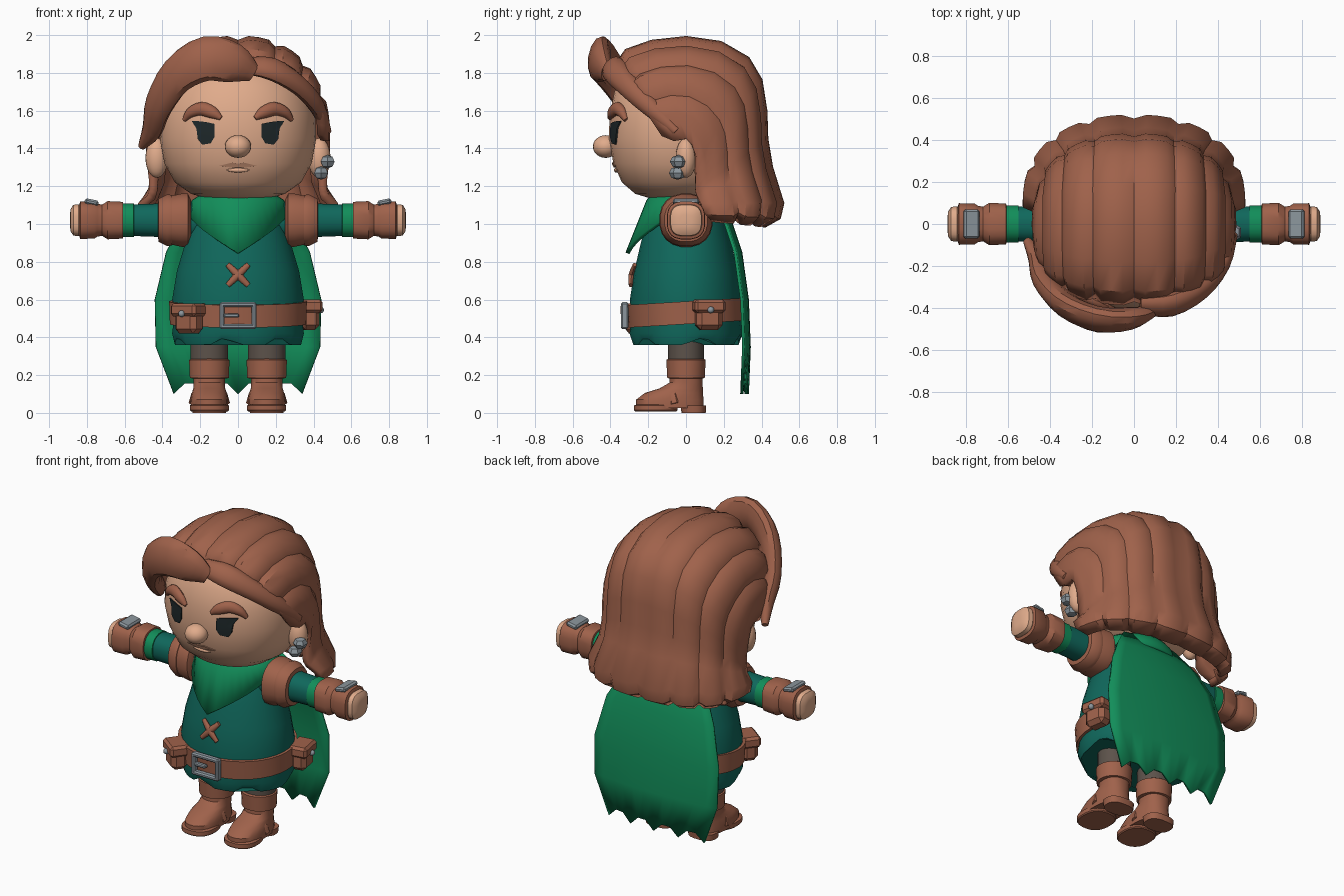
import bpy, bmesh, math
from mathutils import Vector, Matrix
from mathutils.bvhtree import BVHTree

if "Cube" in bpy.data.objects:
    bpy.data.objects.remove(bpy.data.objects["Cube"])


def mat(name, *c):
    m = bpy.data.materials.new(name)
    m.diffuse_color = (*c, 1)
    m.use_nodes = True
    m.node_tree.nodes["Principled BSDF"].inputs["Base Color"].default_value = m.diffuse_color
    return m


SKIN = mat("skin", .75, .41, .26)
LIP = mat("lip", .52, .26, .16)
BROWN = mat("brown", .35, .122, .07)
SHIRT = mat("dark_green", .005, .138, .107)
GREEN = mat("green", .006, .27, .102)
GREY = mat("trouser_grey", .107, .084, .069)
METAL = mat("metal", .262, .305, .337)
DARK = mat("eye_dark", .013, .021, .023)


def finish(name, bm, m, solid=0):
    bmesh.ops.remove_doubles(bm, verts=bm.verts[:], dist=1e-5)
    bmesh.ops.recalc_face_normals(bm, faces=bm.faces[:])
    me = bpy.data.meshes.new(name)
    bm.to_mesh(me)
    bm.free()
    me.materials.append(m)
    o = bpy.data.objects.new(name, me)
    bpy.context.collection.objects.link(o)
    if solid:
        md = o.modifiers.new("thickness", 'SOLIDIFY')
        md.thickness, md.offset = solid, 0
    return o


def skin(name, rings, m, wrap=True, cap=True, solid=0):
    """Join rows of points with faces."""
    bm = bmesh.new()
    vs = [[bm.verts.new(p) for p in r] for r in rings]
    n = len(vs[0])
    for a, b in zip(vs, vs[1:]):
        for i in range(n if wrap else n - 1):
            j = (i + 1) % n
            bm.faces.new((a[i], a[j], b[j], b[i]))
    if cap:
        bm.faces.new(vs[0])
        bm.faces.new(vs[-1])
    return finish(name, bm, m, solid)


def loft(name, rows, m, n=24, e=2, xf=Matrix(), cap=True):
    """Stack superellipse rings: (z, rx, ry, cy, cx)."""
    rings = []
    for row in rows:
        z, rx, ry, cy, cx = (tuple(row) + (0, 0))[:5]
        ring = []
        for i in range(n):
            a = 2 * math.pi * (i + .5) / n
            c, s = math.cos(a), math.sin(a)
            ring.append(xf @ Vector((cx + rx * math.copysign(abs(c) ** (2 / e), c),
                                     cy + ry * math.copysign(abs(s) ** (2 / e), s), z)))
        rings.append(ring)
    return skin(name, rings, m, cap=cap)


def tube(name, pts, radii, m, ref, n=12, sub=3):
    """Flattened tube along a smooth path, facing away from ref."""
    P = [Vector((*p, *r)) for p, r in zip(pts, radii)]
    P = [P[0] * 2 - P[1]] + P + [P[-1] * 2 - P[-2]]
    path = []
    for k in range(1, len(P) - 2):
        a, b, c, d = P[k - 1:k + 3]
        for j in range(sub):
            t = j / sub
            path.append(.5 * (2 * b + (c - a) * t + (2 * a - 5 * b + 4 * c - d) * t * t
                              + (3 * b - a - 3 * c + d) * t ** 3))
    path.append(P[-2])
    rings = []
    for i, q in enumerate(path):
        p = Vector(q[:3])
        T = (Vector(path[min(i + 1, len(path) - 1)][:3]) - Vector(path[max(i - 1, 0)][:3])).normalized()
        O = p - Vector(ref)
        O = (O - T * O.dot(T)).normalized()
        B = T.cross(O)
        rings.append([p + B * q[3] * math.cos(2 * math.pi * k / n) + O * q[4] * math.sin(2 * math.pi * k / n)
                      for k in range(n)])
    return skin(name, rings, m)


def box(name, loc, size, m, bev=.012, rot=Matrix()):
    bm = bmesh.new()
    bmesh.ops.create_cube(bm, size=1, matrix=Matrix.Diagonal((*size, 1)))
    bmesh.ops.bevel(bm, geom=bm.edges[:], offset=bev, segments=1, profile=.5, affect='EDGES')
    bm.transform(Matrix.Translation(loc) @ rot)
    return finish(name, bm, m)


def ball(name, loc, size, m, u=20, v=12):
    bm = bmesh.new()
    bmesh.ops.create_uvsphere(bm, u_segments=u, v_segments=v, radius=1,
                              matrix=Matrix.Translation(loc) @ Matrix.Diagonal((*size, 1)))
    return finish(name, bm, m)


# Head: z, half width, front y, back y
head_rows = [(1.13, .15, -.17, .15), (1.16, .25, -.27, .22), (1.22, .335, -.34, .28), (1.32, .39, -.385, .32),
             (1.45, .415, -.41, .34), (1.58, .41, -.405, .35), (1.70, .38, -.38, .34), (1.80, .30, -.32, .30),
             (1.87, .18, -.2, .2), (1.9, .06, -.06, .06)]
head = loft("head", [(z, r, (b - f) / 2, (b + f) / 2) for z, r, f, b in head_rows], SKIN, 40, 2.15)
tree = BVHTree.FromPolygons([v.co for v in head.data.vertices], [tuple(p.vertices) for p in head.data.polygons])


def on_face(x, z, off):
    return tree.ray_cast(Vector((x, -1, z)), Vector((0, 1, 0)))[0] + Vector((0, -off, 0))


def decal(name, pts, m):
    n = len(pts)
    mid = (sum(p[0] for p in pts) / n, sum(p[1] for p in pts) / n)
    skin(name, [[on_face(*p, -.01) for p in pts], [on_face(*p, .008) for p in pts],
                [on_face(*mid, .009)] * n], m, cap=False)


# Face details
eye = [(.125, 1.53), (.125, 1.46), (.145, 1.427), (.19, 1.42), (.213, 1.45), (.22, 1.505),
       (.245, 1.545), (.215, 1.545), (.17, 1.54)]
brow = [(.285, 1.55), (.25, 1.59), (.195, 1.61), (.135, 1.59), (.09, 1.56)]
for s, side in ((-1, "left"), (1, "right")):
    decal(side + "_eye", [(s * x, z) for x, z in eye], DARK)
    tube(side + "_brow", [on_face(s * x, z, .005) for x, z in brow],
         [(.012, .012), (.028, .025), (.036, .028), (.032, .026), (.012, .012)], BROWN, (0, 0, 1.55))
    ball(side + "_ear", (s * .43, 0, 1.35), (.06, .055, .105), SKIN)
ball("nose", (0, -.425, 1.41), (.07, .068, .06), SKIN)
decal("mouth", [(-.1, 1.308), (-.03, 1.325), (0, 1.32), (.03, 1.325), (.1, 1.308), (.03, 1.298), (-.03, 1.298)], LIP)
tube("lower_lip", [on_face(x, 1.285, 0) for x in (-.06, 0, .06)], [(.004, .006), (.013, .013), (.004, .006)],
     SKIN, (0, 0, 1.3))

# Hair cap: centre y, centre z, half width, side y, side z
hair_rows = [(-.37, 1.82, .44, -.12, 1.47), (-.31, 1.91, .46, -.06, 1.44), (-.18, 1.955, .465, 0, 1.45),
             (0, 1.975, .465, .03, 1.42), (.18, 1.95, .465, .05, 1.35), (.32, 1.87, .455, .05, 1.28),
             (.385, 1.76, .45, .05, 1.24), (.41, 1.6, .45, .05, 1.2), (.415, 1.45, .45, .05, 1.17),
             (.44, 1.3, .46, .06, 1.14), (.5, 1.11, .51, .08, 1.10), (.485, 1.04, .51, .1, 1.06),
             (.41, 1.0, .46, .14, 1.03)]
rows, pivot = [], Vector((0, .05, 1.45))
for cy, cz, w, ey, ez in hair_rows:
    row = []
    for i in range(33):
        u = (i / 16 - 1) * math.pi / 2
        k = max(0, math.cos(u)) ** .8
        p = Vector((math.copysign(abs(math.sin(u)) ** .9, u) * w, ey + (cy - ey) * k, ez + (cz - ez) * k))
        row.append(pivot + (p - pivot) * (.957 if i % 4 == 0 and 0 < i < 32 else 1))
    rows.append(row)
skin("hair", rows, BROWN, wrap=False, cap=False, solid=.045)
# Swept front locks
tube("left_lock", [(.08, -.42, 1.80), (-.02, -.45, 1.85), (-.17, -.455, 1.875), (-.32, -.39, 1.79),
                   (-.42, -.28, 1.63), (-.455, -.17, 1.5), (-.51, -.08, 1.41)],
     [(.05, .03), (.105, .055), (.12, .06), (.105, .06), (.085, .055), (.06, .045), (.02, .02)],
     BROWN, (0, 0, 1.8))
tube("right_lock", [(.03, -.39, 1.84), (.18, -.385, 1.82), (.32, -.31, 1.735), (.42, -.19, 1.62), (.47, -.05, 1.49)],
     [(.05, .03), (.07, .045), (.06, .045), (.05, .04), (.025, .025)], BROWN, (0, 0, 1.5))
# Earring gems
for i, (x, y, z) in enumerate(((.475, -.04, 1.33), (.44, -.045, 1.27))):
    ball("earring_%d" % i, (x, y, z), (.042, .045, .036), METAL, 6, 4)

# Neck, tunic and skirt hem
loft("neck", [(1.05, .13, .13), (1.2, .13, .13)], SKIN)
tunic = loft("tunic", [(.36, .335, .28), (.42, .35, .3), (.5, .34, .29), (.6, .35, .298), (.75, .325, .275),
                       (.9, .28, .24), (1.0, .245, .21), (1.1, .19, .17), (1.15, .14, .14)], SHIRT, 36)
for v in tunic.data.vertices:
    if v.co.z < .37:
        v.co.z += .035 * max(0, math.sin(6 * math.atan2(v.co.y, v.co.x)))
for s in (-1, 1):
    tube("stitch", [(-.055 * s, -.293, .675), (0, -.288, .73), (.055 * s, -.272, .785)],
         [(.014, .01), (.02, .016), (.014, .01)], BROWN, (0, 0, .7))

# Neckerchief with pointed front
rings = [[], [], []]
for i in range(36):
    a = math.pi * 2 * i / 36
    d = min(a, 2 * math.pi - a)
    f = max(0, 1 - d / 1.25)
    for k, (rx, ry, z) in enumerate(((.17, .17, 1.16), (.235, .2, 1.12), (.27, .225 + .085 * f, 1.05 - .205 * f))):
        rings[k].append((rx * math.sin(a), -ry * math.cos(a), z))
skin("neckerchief", rings, GREEN, cap=False, solid=.022)

# Cloak with ragged hem
rows = []
for z, w, y in ((1.13, .2, .17), (1.0, .3, .24), (.85, .38, .29), (.6, .44, .325), (.35, .435, .335), (.13, .34, .325)):
    row = []
    for i in range(13):
        u = i / 6 - 1
        hem = (-.03 if i % 3 == 0 else .025) if z < .2 else 0
        row.append((u * w, y - .03 * u * u, z + hem))
    rows.append(row)
skin("cloak", rows, GREEN, wrap=False, cap=False, solid=.016)

# Belt, buckle and pouches
tilt = Matrix.Translation((0, 0, .53)) @ Matrix.Rotation(.06, 4, 'X')
loft("belt", [(-.06, .33, .28), (-.06, .362, .31), (.06, .366, .314), (.06, .33, .28)], BROWN, 36, xf=tilt, cap=False)
for s in (-1, 1):
    box("buckle_side", (s * .085, -.325, .515), (.026, .04, .14), METAL, .008)
    box("buckle_bar", (0, -.325, .515 + s * .058), (.19, .04, .026), METAL, .008)
box("buckle_prong", (-.035, -.33, .515), (.08, .03, .022), METAL, .006)
for name, loc, ang in (("front_pouch", (-.26, -.255, .51), -.65), ("side_pouch", (.375, .12, .53), 1.75)):
    r = Matrix.Rotation(ang, 4, 'Z')
    base = Vector(loc)
    box(name, base + Vector((0, 0, -.02)), (.14, .1, .14), BROWN, .025, r)
    box(name + "_flap", base + Vector((0, 0, .035)), (.165, .125, .07), BROWN, .015, r)
    ball(name + "_stud", base + r @ Vector((0, -.064, .015)), (.018, .018, .018), METAL, 10, 6)

for s, side in ((-1, "left"), (1, "right")):
    # Arms along x
    xf = Matrix.Translation((0, .0, 1.02)) @ Matrix.Rotation(s * math.pi / 2, 4, 'Y')

    def arm(part, prof, m, e=2.3, n=20):
        loft(side + part, [(x, r, r) for x, r in prof], m, n, e, xf)

    arm("_sleeve", [(.15, .1), (.3, .1), (.45, .088), (.57, .084)], SHIRT)
    arm("_sleeve_band", [(.55, .08), (.552, .09), (.61, .09), (.612, .07)], GREEN)
    arm("_gauntlet", [(.605, .07), (.61, .098), (.69, .102), (.72, .083), (.745, .088), (.76, .098), (.835, .1),
                      (.845, .07)], BROWN, 2.8)
    arm("_hand", [(.82, .07), (.845, .085), (.872, .082), (.886, .06), (.89, .03)], SKIN, 3)
    arm("_shoulder_guard", [(.25, .11), (.265, .142), (.3, .142), (.355, .13), (.36, .1)], BROWN)
    arm("_shoulder_rim", [(.34, .1), (.35, .135), (.375, .138), (.42, .115), (.425, .08)], BROWN)
    box(side + "_gauntlet_plate", (s * .775, 0, 1.115), (.075, .14, .03), METAL, .01, Matrix.Rotation(-s * .2, 4, 'Y'))

    # Legs and boots
    x = s * .152
    loft(side + "_trouser_leg", [(.25, .1, .095, 0, x), (.48, .1, .095, 0, x)], GREY)
    loft(side + "_boot_cuff", [(.18, .08, .08, 0, x), (.185, .104, .1, 0, x), (.28, .108, .105, 0, x),
                               (.29, .09, .09, 0, x)], BROWN)
    loft(side + "_boot", [(.025, .098, .18, -.085, x), (.07, .1, .18, -.085, x), (.105, .093, .155, -.065, x),
                          (.13, .085, .115, -.025, x), (.16, .083, .088, 0, x), (.2, .086, .086, 0, x)],
         BROWN, 24, 2.3)
    loft(side + "_sole", [(.008, .098, .11, -.16, x), (.014, .104, .115, -.16, x), (.04, .104, .115, -.16, x),
                          (.045, .09, .1, -.16, x)], BROWN, 24, 2.4)
    loft(side + "_heel", [(0, .09, .065, .04, x), (.04, .095, .068, .04, x)], BROWN, 20, 2.6)
    tube(side + "_boot_strap", [(x - .1, -.06, .05), (x - .075, -.075, .115), (x, -.085, .138),
                                (x + .075, -.075, .115), (x + .1, -.06, .05)], [(.02, .01)] * 5, BROWN, (x, -.04, .03), 8)

# Smooth shading with crisp creases
for o in bpy.data.objects:
    o.select_set(True)
bpy.context.view_layer.objects.active = head
bpy.ops.object.shade_smooth_by_angle(angle=math.radians(35))
